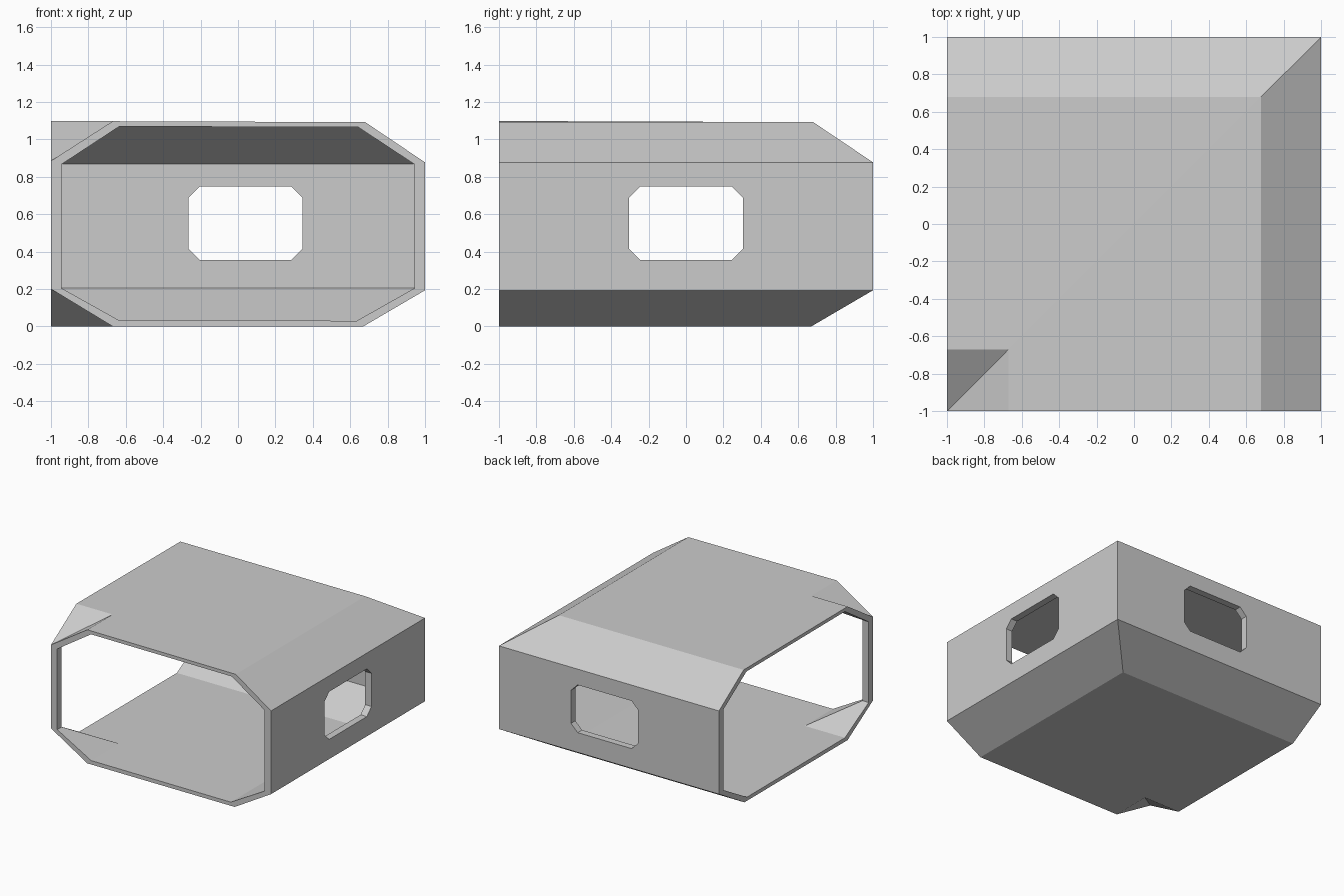
import bpy, bmesh
from mathutils import Vector

if "Cube" in bpy.data.objects:
    bpy.data.objects.remove(bpy.data.objects["Cube"])

# Octagonal corridor sections (across, height), outer and inner skin
OUTER = [(-0.67, 0.0), (0.67, 0.0), (1.0, 0.193), (1.0, 0.877),
         (0.68, 1.092), (-0.67, 1.097), (-1.0, 0.885), (-1.0, 0.2)]
INNER = [(-0.635, 0.032), (0.635, 0.03), (0.943, 0.204), (0.943, 0.867),
         (0.643, 1.065), (-0.635, 1.069), (-0.943, 0.867), (-0.943, 0.204)]


def finish(bm, name):
    bmesh.ops.remove_doubles(bm, verts=bm.verts, dist=1e-4)
    bmesh.ops.recalc_face_normals(bm, faces=bm.faces)
    mesh = bpy.data.meshes.new(name)
    bm.to_mesh(mesh)
    bm.free()
    obj = bpy.data.objects.new(name, mesh)
    bpy.context.collection.objects.link(obj)
    return obj


def add_face(bm, verts):
    # Skip collapsed corners along the inside post
    unique = []
    for v in verts:
        if v not in unique:
            unique.append(v)
    if len(unique) > 2:
        bm.faces.new(unique)


def corner_corridor():
    # Each section point runs in from the front, mitres, and leaves to the left
    bm = bmesh.new()
    cache = {}

    def vert(x, y, z):
        key = (x, y, z)
        if key not in cache:
            cache[key] = bm.verts.new(key)
        return cache[key]

    def skin(profile):
        return [[vert(u, -1.0, z) for u, z in profile],
                [vert(u, u, z) for u, z in profile],
                [vert(-1.0, u, z) for u, z in profile]]

    out, inn = skin(OUTER), skin(INNER)
    n = len(OUTER)
    for i in range(n):
        j = (i + 1) % n
        for rings in (out, inn):
            for a, b in zip(rings, rings[1:]):
                add_face(bm, [a[i], a[j], b[j], b[i]])
        # Rims around both openings
        for end in (0, 2):
            add_face(bm, [out[end][i], out[end][j], inn[end][j], inn[end][i]])
    return finish(bm, "corridor_corner_shell")


def window_cutter(name, centre, along_x):
    # Chamfered rectangular prism passing through one wall
    w, h, c = 0.305, 0.196, 0.06
    outline = [(-w + c, -h), (w - c, -h), (w, -h + c), (w, h - c),
               (w - c, h), (-w + c, h), (-w, h - c), (-w, -h + c)]
    bm = bmesh.new()
    pts = [(a, -0.2, b) if along_x else (-0.2, a, b) for a, b in outline]
    face = bm.faces.new([bm.verts.new(Vector(centre) + Vector(p)) for p in pts])
    new = bmesh.ops.extrude_face_region(bm, geom=[face])["geom"]
    step = (0, 0.4, 0) if along_x else (0.4, 0, 0)
    bmesh.ops.translate(bm, vec=step,
                        verts=[g for g in new if isinstance(g, bmesh.types.BMVert)])
    cutter = finish(bm, name)
    cutter.hide_render = True
    return cutter


shell = corner_corridor()

# Cut one window in the back wall and one in the right wall
for name, centre, along_x in (("back_window_cutter", (0.04, 1.0, 0.551), True),
                              ("right_window_cutter", (1.0, 0.0, 0.551), False)):
    cutter = window_cutter(name, centre, along_x)
    mod = shell.modifiers.new(name, "BOOLEAN")
    mod.operation = "DIFFERENCE"
    mod.solver = "EXACT"
    mod.object = cutter
    bpy.context.view_layer.objects.active = shell
    bpy.ops.object.modifier_apply(modifier=mod.name)
    bpy.data.objects.remove(cutter)
